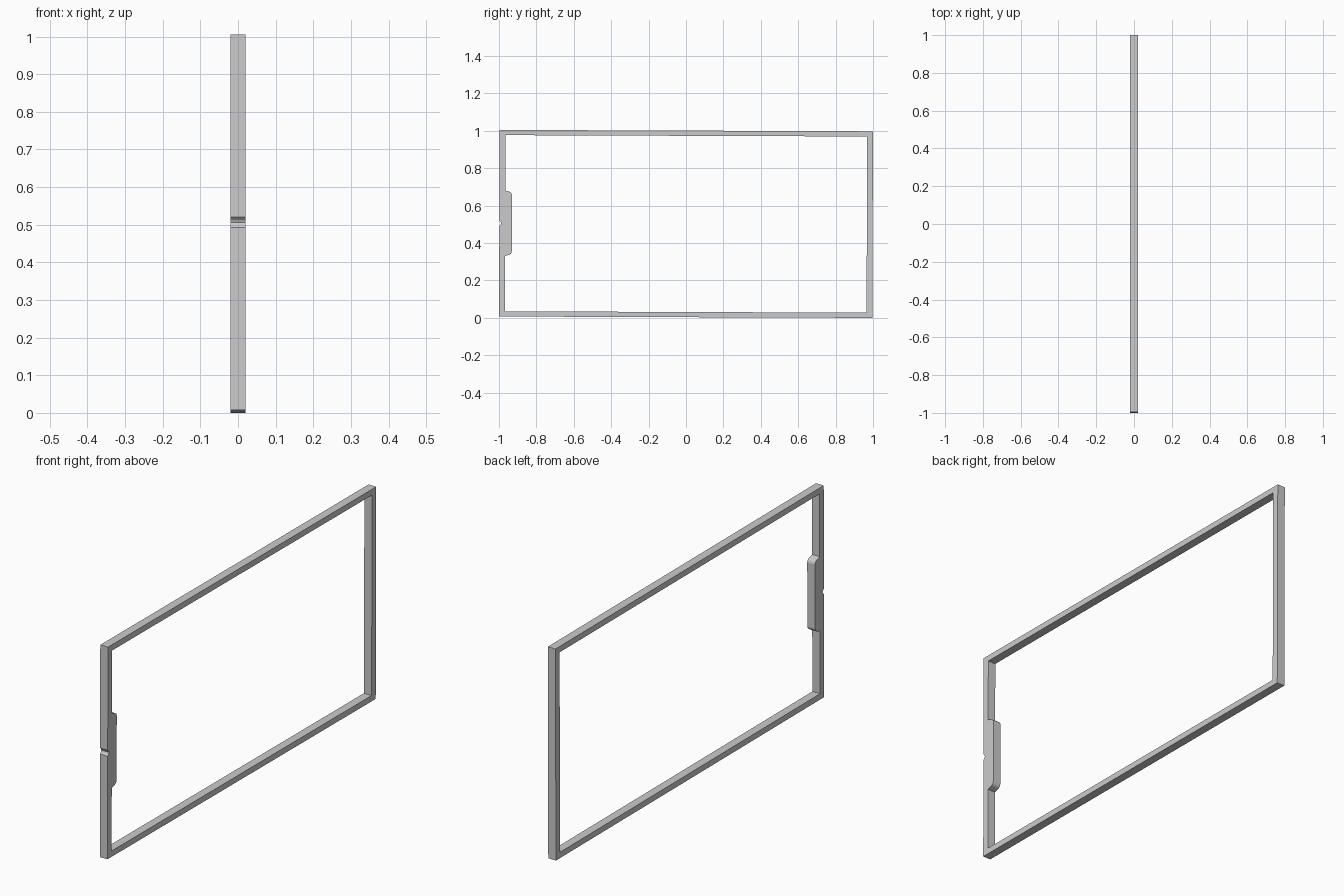
import bpy
from math import radians, pi, sin, cos
from mathutils import Matrix, Vector

if "Cube" in bpy.data.objects:
    bpy.data.objects.remove(bpy.data.objects["Cube"])

TILT = Matrix.Rotation(-0.0037, 2)      # the frame hangs very slightly askew
HW, HH = 0.998, 0.4988                  # outer half width and half height
IW, IH = 0.967, 0.471                   # inner half width and half height
DEPTH = 0.02                            # half thickness

# Half outlines of the left-hand details, mirrored about the middle
notch = [(-HW, 0.014), (-HW + 0.007, 0.007), (-HW + 0.010, 0.0),
         (-HW + 0.007, -0.007), (-HW, -0.014)]
grip_top = [(-IW, 0.175), (-0.943, 0.168), (-0.935, 0.162), (-0.931, 0.152)]
grip = grip_top + [(y, -z) for y, z in reversed(grip_top)]

# Outer border with its notch, inner border with the sensor grip
outer = [(HW, -HH), (HW, HH), (-HW, HH)] + notch + [(-HW, -HH)]
inner = [(IW, -IH), (IW, IH), (-IW, IH)] + grip + [(-IW, -IH)]

curve = bpy.data.curves.new("frame_profile", 'CURVE')
curve.dimensions = '2D'
curve.fill_mode = 'BOTH'
curve.extrude = DEPTH
for loop in (outer, inner):
    spline = curve.splines.new('POLY')
    spline.points.add(len(loop) - 1)
    for point, co in zip(spline.points, loop):
        y, z = TILT @ Vector(co)
        point.co = (y, z + 0.5025, 0, 1)
    spline.use_cyclic_u = True

# Stand the profile up in the YZ plane and turn it into a mesh
frame = bpy.data.objects.new("border_frame", curve)
bpy.context.collection.objects.link(frame)
frame.rotation_euler = (pi / 2, 0, pi / 2)
bpy.context.view_layer.objects.active = frame
frame.select_set(True)
bpy.ops.object.convert(target='MESH')
bpy.ops.object.transform_apply(location=False, rotation=True, scale=False)
bpy.ops.object.shade_flat()
